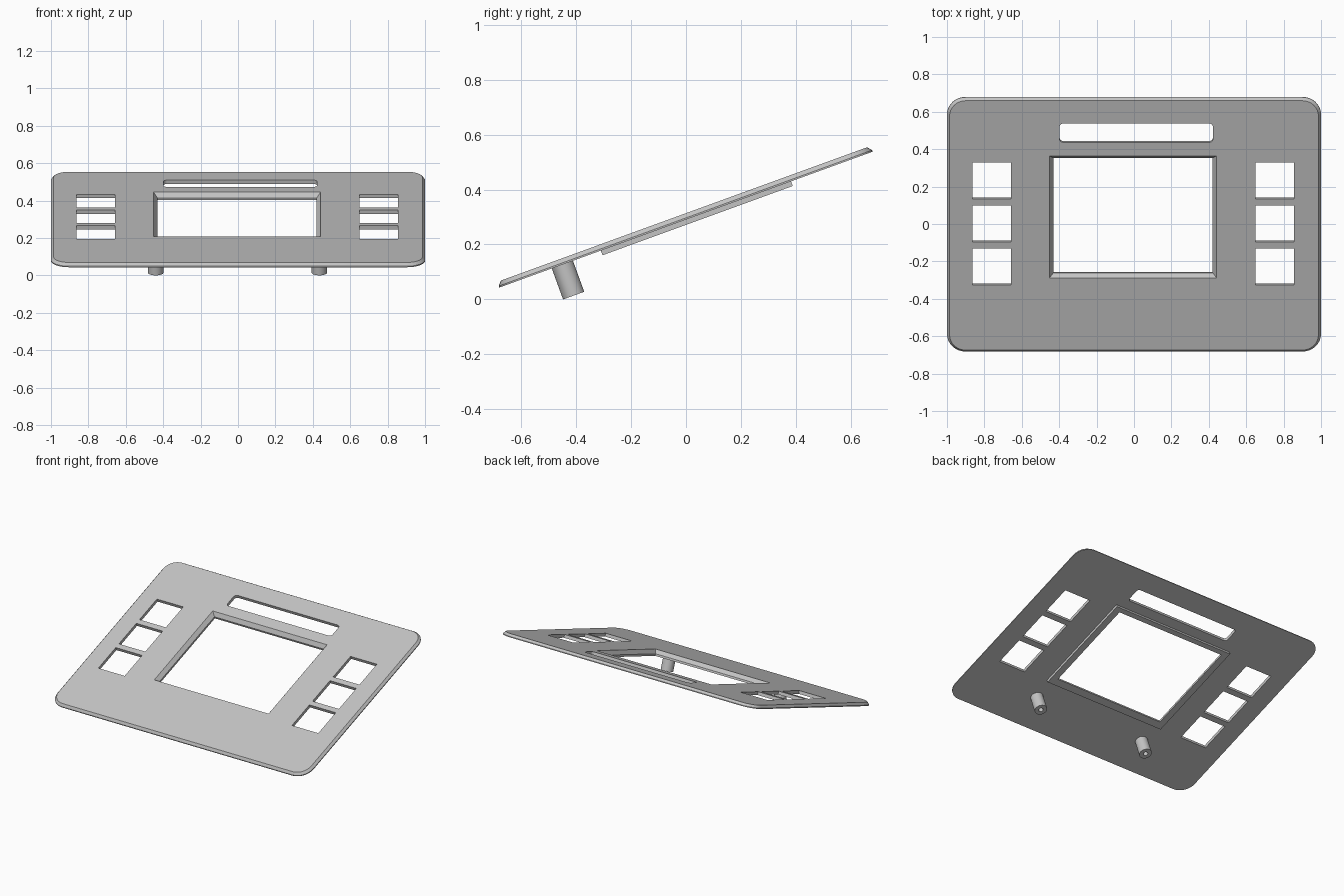
import bpy, bmesh, math
from mathutils import Matrix

cube = bpy.data.objects.get("Cube")
if cube:
    bpy.data.objects.remove(cube, do_unlink=True)

THICK = 0.022          # plate thickness
RIM = -0.018           # underside of the window rim
TILT = Matrix.Translation((0, 0, 0.2905)) @ Matrix.Rotation(math.radians(20), 4, 'X')

grey = bpy.data.materials.new("plain grey")
grey.use_nodes = True
grey.diffuse_color = (0.55, 0.55, 0.55, 1)
grey.node_tree.nodes["Principled BSDF"].inputs["Base Color"].default_value = grey.diffuse_color


def ring(x, y, w, h, r, steps=8):
    """Rounded rectangle outline centred on x, y."""
    pts = []
    for i, (sx, sy) in enumerate([(1, 1), (-1, 1), (-1, -1), (1, -1)]):
        cx, cy = x + sx * (w / 2 - r), y + sy * (h / 2 - r)
        for k in range(steps + 1 if r else 1):
            a = math.pi / 2 * (i + k / steps)
            pts.append((cx + r * math.cos(a), cy + r * math.sin(a)))
    return pts


def loft(name, x, y, levels):
    """Skin a stack of rounded rectangles given as (height, width, length, radius)."""
    bm = bmesh.new()
    loops = [[bm.verts.new((px, py, z)) for px, py in ring(x, y, w, h, r)]
             for z, w, h, r in levels]
    n = len(loops[0])
    for a, b in zip(loops, loops[1:]):
        for i in range(n):
            j = (i + 1) % n
            bm.faces.new((a[i], a[j], b[j], b[i]))
    bm.faces.new(loops[0])
    bm.faces.new(loops[-1])
    bmesh.ops.remove_doubles(bm, verts=bm.verts, dist=1e-6)
    bmesh.ops.recalc_face_normals(bm, faces=bm.faces)
    mesh = bpy.data.meshes.new(name)
    bm.to_mesh(mesh)
    bm.free()
    mesh.materials.append(grey)
    obj = bpy.data.objects.new(name, mesh)
    bpy.context.collection.objects.link(obj)
    obj.matrix_world = TILT
    return obj


def select(obj):
    bpy.ops.object.select_all(action='DESELECT')
    obj.select_set(True)
    bpy.context.view_layer.objects.active = obj


def cut(obj, cutter):
    cutter.hide_render = True
    mod = obj.modifiers.new("cut", 'BOOLEAN')
    mod.operation, mod.solver, mod.object = 'DIFFERENCE', 'EXACT', cutter
    select(obj)
    bpy.ops.object.modifier_apply(modifier=mod.name)


# Face plate with chamfered upper edge
plate = loft("face_plate", 0, 0, [
    (0, 2, 1.447, 0.1), (0.006, 2, 1.447, 0.1), (THICK, 1.972, 1.419, 0.086)])

# Raised rim under the screen window
rim = loft("window_rim", -0.005, 0.0385, [(RIM, 0.945, 0.737, 0), (0, 0.945, 0.737, 0)])

# Screen window with sloped sides
window = loft("window_cutter", -0.005, 0.0475, [
    (-0.1, 0.852, 0.653, 0), (-0.004, 0.852, 0.653, 0),
    (THICK, 0.894, 0.695, 0), (0.1, 0.894, 0.695, 0)])
cut(plate, window)
cut(rim, window)
cutters = [window]

# Slot behind the window
cutters.append(loft("slot_cutter", 0.012, 0.526, [
    (-0.1, 0.82, 0.107, 0.02), (0.1, 0.82, 0.107, 0.02)]))
cut(plate, cutters[-1])

# Three square button openings on each side
for x in (-0.761, 0.753):
    for row in (-1, 0, 1):
        cutters.append(loft("button_cutter", x, 0.0095 + row * 0.2445, [
            (-0.1, 0.206, 0.207, 0), (0.1, 0.206, 0.207, 0)]))
        cut(plate, cutters[-1])

for c in cutters:
    bpy.data.objects.remove(c, do_unlink=True)

# Hollow support posts under the front
posts = [loft(name, x, -0.479, [
    (0, 0.082, 0.082, 0.041), (-0.12, 0.082, 0.082, 0.041),
    (-0.12, 0.03, 0.03, 0.015), (-0.04, 0.03, 0.03, 0.015)])
    for name, x in (("right_post", -0.44), ("left_post", 0.435))]

for obj in [plate, rim] + posts:
    select(obj)
    bpy.ops.object.shade_smooth_by_angle(angle=math.radians(25))
